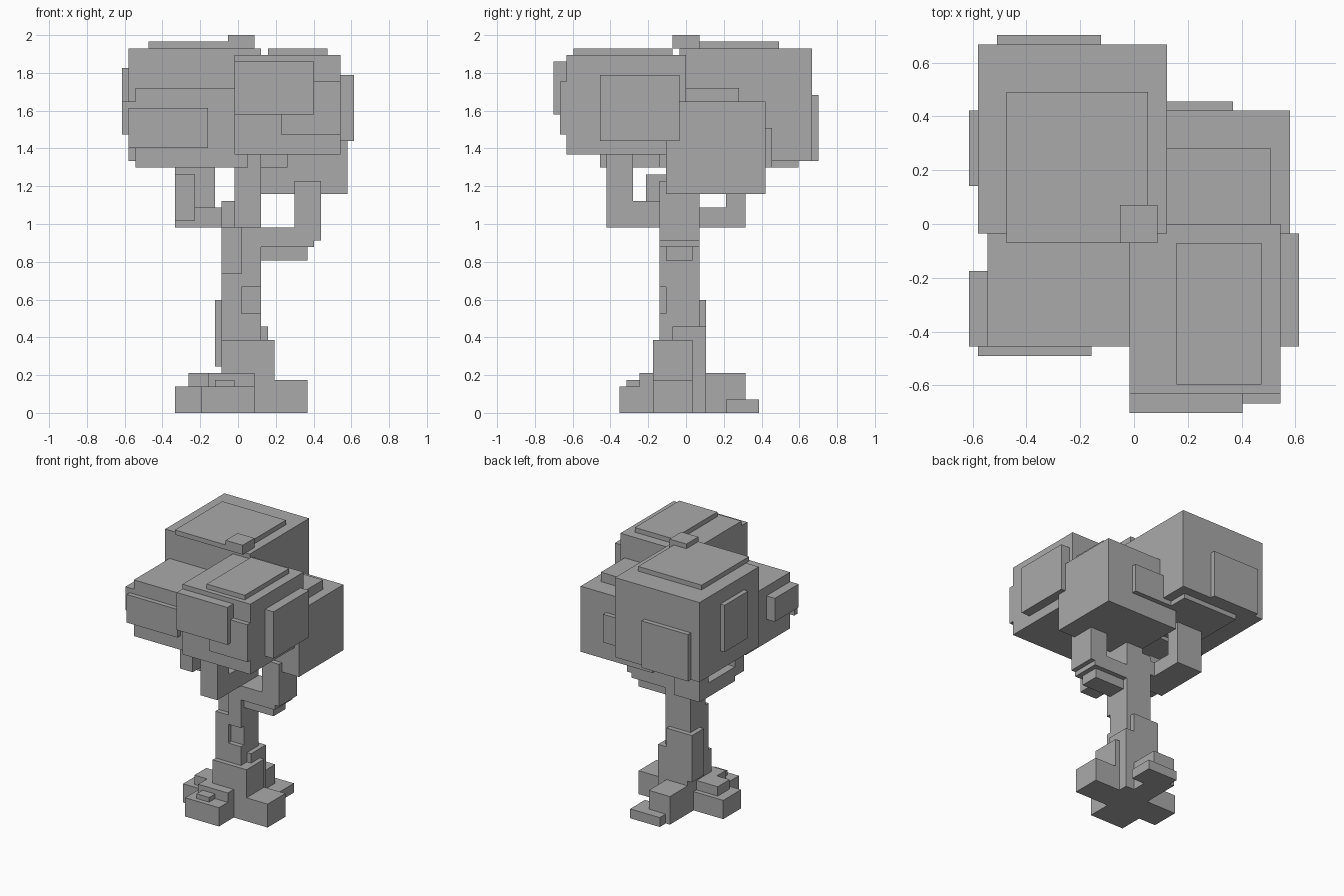
import bpy
import bmesh

default_cube = bpy.data.objects.get("Cube")
if default_cube:
    bpy.data.objects.remove(default_cube, do_unlink=True)

CELL = 2 / 57          # edge of one block
HALF_CELL = CELL / 2   # shift that centres the odd block count along x

grey = bpy.data.materials.new("plain_grey")
grey.use_nodes = True
colour = (0.4, 0.4, 0.4, 1)
grey.diffuse_color = colour
shader = next(n for n in grey.node_tree.nodes if n.type == 'BSDF_PRINCIPLED')
shader.inputs["Base Color"].default_value = colour


def box(name, x, y, z):
    """Block-aligned box given by its cell ranges along each axis."""
    bm = bmesh.new()
    bmesh.ops.create_cube(bm, size=1)
    for v in bm.verts:
        ranges = (x, y, z)
        v.co = [r[1] * CELL if c > 0 else r[0] * CELL for r, c in zip(ranges, v.co)]
        v.co.x += HALF_CELL
    mesh = bpy.data.meshes.new(name)
    bm.to_mesh(mesh)
    bm.free()
    mesh.materials.append(grey)
    obj = bpy.data.objects.new(name, mesh)
    bpy.context.collection.objects.link(obj)
    return obj


# Tall back crown with its raised patches
box("back_crown", x=(-17, 3), y=(-1, 19), z=(38, 55))
box("back_crown_top_patch", x=(-14, 1), y=(-2, 14), z=(55, 56))
box("back_crown_top_tuft", x=(-2, 2), y=(-2, 2), z=(55, 57))
box("back_crown_rear_patch", x=(-15, -4), y=(19, 20), z=(38, 48))
box("back_crown_side_patch", x=(-18, -17), y=(4, 12), z=(42, 52))
box("back_crown_under_patch", x=(-12, 1), y=(3, 17), z=(37, 38))

# Front crown
box("front_crown", x=(-1, 15), y=(-18, 0), z=(39, 54))
box("front_crown_top_patch", x=(4, 13), y=(-17, -2), z=(54, 55))
box("front_crown_face_patch", x=(-1, 11), y=(-20, -18), z=(45, 53))
box("front_crown_low_patch", x=(6, 15), y=(-19, -18), z=(42, 50))
box("front_crown_side_patch", x=(15, 17), y=(-13, -1), z=(41, 51))

# Low crown on the -x side
box("side_crown", x=(-16, 1), y=(-13, 2), z=(37, 49))
box("side_crown_face_patch", x=(-17, -5), y=(-14, -13), z=(40, 46))
box("side_crown_end_patch", x=(-18, -16), y=(-13, -5), z=(42, 47))

# Lowest crown on the +x side
box("low_crown", x=(-1, 16), y=(-3, 12), z=(33, 47))
box("low_crown_top_patch", x=(0, 14), y=(-2, 8), z=(47, 49))
box("low_crown_rear_patch", x=(1, 10), y=(12, 13), z=(37, 43))
box("low_crown_face_patch", x=(-1, 7), y=(-4, -3), z=(37, 42))

# Trunk core, with front bark that leaves two shallow hollows
box("trunk_core", x=(-3, 3), y=(-3, 2), z=(0, 32))
box("trunk_top", x=(-1, 3), y=(-4, 2), z=(31, 34))
box("bark_lower", x=(-3, 3), y=(-4, -3), z=(0, 15))
box("bark_beside_knot", x=(-3, 0), y=(-4, -3), z=(15, 19))
box("bark_middle", x=(-3, 3), y=(-4, -3), z=(19, 21))
box("bark_beside_groove", x=(0, 3), y=(-4, -3), z=(21, 28))
box("bark_upper", x=(-3, 3), y=(-4, -3), z=(28, 32))
box("trunk_foot", x=(-3, 5), y=(-5, 1), z=(0, 11))
box("trunk_side_buttress", x=(0, 4), y=(-2, 3), z=(0, 13))
box("trunk_rear_buttress", x=(-3, 2), y=(-1, 3), z=(0, 17))
box("trunk_rear_rib", x=(-4, -3), y=(-1, 3), z=(7, 17))

# Branches: each is an arm and an upright
box("right_arm", x=(3, 11), y=(-4, 2), z=(25, 28))
box("right_arm_underside", x=(3, 10), y=(-3, 1), z=(23, 25))
box("right_upright", x=(8, 12), y=(-4, 2), z=(26, 35))
box("front_arm", x=(-1, 3), y=(-12, -4), z=(28, 32))
box("front_upright", x=(-1, 3), y=(-12, -8), z=(28, 39))
box("side_arm", x=(-10, -3), y=(-3, 2), z=(28, 31))
box("rear_arm", x=(-10, -4), y=(2, 9), z=(28, 31))
box("rear_upright", x=(-10, -4), y=(6, 9), z=(28, 38))
box("side_twig", x=(-10, -7), y=(-6, -3), z=(29, 36))

# Roots
box("right_root", x=(5, 10), y=(-5, 1), z=(0, 5))
box("front_root", x=(-6, 2), y=(-10, -4), z=(0, 4))
box("front_root_step", x=(-5, 2), y=(-7, -4), z=(0, 6))
box("front_root_knob", x=(-4, -1), y=(-9, -7), z=(4, 5))
box("left_root", x=(-10, -3), y=(-5, 1), z=(0, 4))
box("left_root_step", x=(-8, -3), y=(-4, 0), z=(4, 6))
box("rear_root", x=(-3, 2), y=(3, 9), z=(0, 6))
box("rear_root_toe", x=(-2, 5), y=(6, 11), z=(0, 2))
